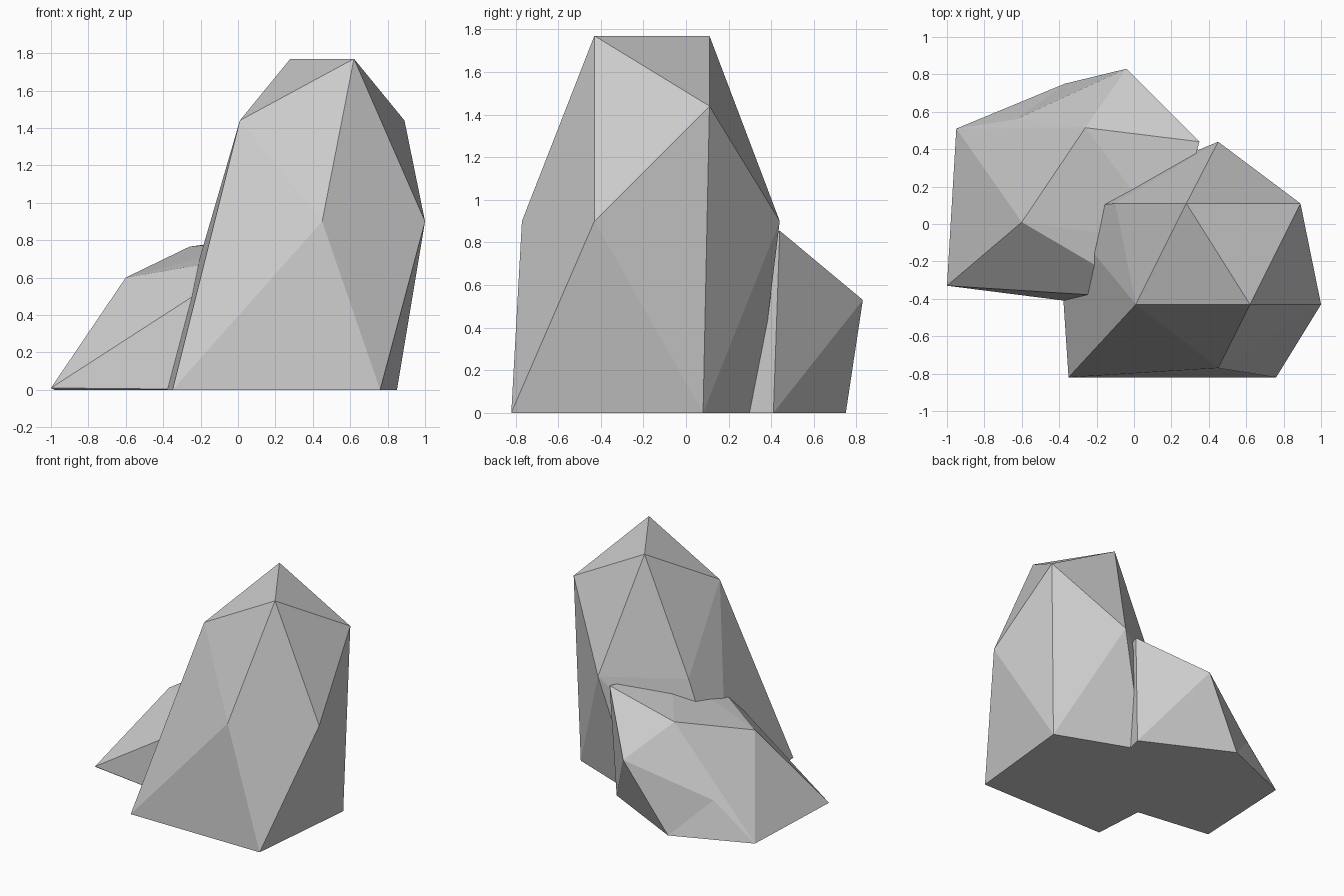
import bpy, bmesh
from mathutils import Vector

if "Cube" in bpy.data.objects:
    bpy.data.objects.remove(bpy.data.objects["Cube"])


def rock(name, corners, notch=None):
    """Faceted stone: convex hull of its corners, with an optional dented edge."""
    bm = bmesh.new()
    for c in corners:
        bm.verts.new(c)
    res = bmesh.ops.convex_hull(bm, input=bm.verts[:])
    loose = [v for v in bm.verts if not v.link_faces]
    bmesh.ops.delete(bm, geom=loose, context='VERTS')

    if notch:
        start, end, co = (Vector(p) for p in notch)
        near = lambda p: min(bm.verts, key=lambda v: (v.co - p).length)
        a, b = near(start), near(end)
        edge = next((e for e in a.link_edges if e.other_vert(a) is b), None)
        if edge:
            _, mid = bmesh.utils.edge_split(edge, a, 0.5)
            for f in list(mid.link_faces):
                far = [v for v in f.verts if v not in (a, b, mid)]
                bmesh.utils.face_split(f, mid, far[0])
            mid.co = co

    bmesh.ops.recalc_face_normals(bm, faces=bm.faces[:])
    me = bpy.data.meshes.new(name)
    bm.to_mesh(me)
    bm.free()
    ob = bpy.data.objects.new(name, me)
    bpy.context.collection.objects.link(ob)
    return ob


# Tall stone: base ring, waist ring, shoulders and crest
rock("tall_rock", [
    (-.35, -.82, 0), (.76, -.82, 0), (.85, .08, 0), (.2, .33, 0), (-.41, .08, 0),
    (.45, -.77, .9), (1, -.43, .9), (.45, .44, .9), (-.10, .11, .9),
    (.01, -.43, 1.44), (.89, .11, 1.44),
    (.28, .11, 1.77), (.62, -.43, 1.77),
])

# Low stone: base ring, sides and top, running into the tall stone
rock("small_rock", [
    (-1, -.33, .01), (-.95, .51, 0), (-.37, .75, 0), (.31, .41, 0),
    (.1, -.47, 0), (-.98, -.32, 0),
    (-.04, .83, .53), (-.6, .01, .6), (-.26, .515, .765),
    (.35, .44, .855), (.2, -.1, .81), (.1, -.4, .72),
], notch=((-.95, .51, 0), (-.04, .83, .53), (-.63, .56, .27)))
